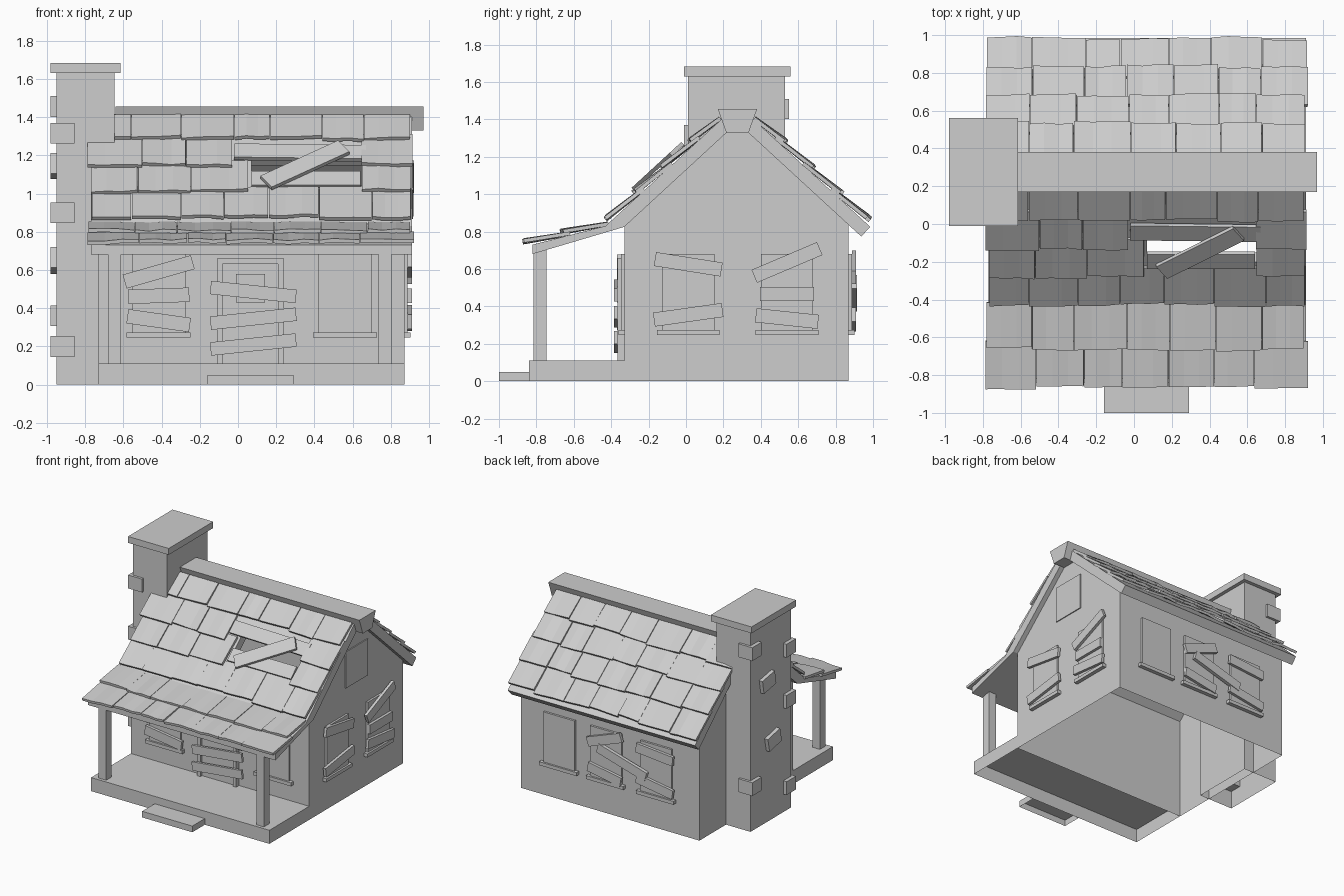
import bpy, bmesh, math, random
from mathutils import Matrix, Vector

random.seed(4)
cube = bpy.data.objects.get("Cube")
if cube:
    bpy.data.objects.remove(cube, do_unlink=True)

grey = bpy.data.materials.new("plain_grey")
grey.use_nodes = True
grey.diffuse_color = (0.61, 0.61, 0.61, 1)
for node in grey.node_tree.nodes:
    if node.type == 'BSDF_PRINCIPLED':
        node.inputs["Base Color"].default_value = grey.diffuse_color


def finish(name, bm):
    mesh = bpy.data.meshes.new(name)
    bm.to_mesh(mesh)
    bm.free()
    mesh.materials.append(grey)
    ob = bpy.data.objects.new(name, mesh)
    bpy.context.collection.objects.link(ob)
    return ob


def block(name, size, matrix, open_base=False):
    bm = bmesh.new()
    bmesh.ops.create_cube(bm, size=1, matrix=matrix @ Matrix.Diagonal((*size, 1)))
    if open_base:
        bm.normal_update()
        base = [f for f in bm.faces if f.normal.z < -.5]
        bmesh.ops.delete(bm, geom=base, context='FACES')
    return finish(name, bm)


def box(name, x, y, z, open_base=False):
    """Axis-aligned box from (low, high) ranges."""
    mid = Vector([(a + b) / 2 for a, b in (x, y, z)])
    size = [b - a for a, b in (x, y, z)]
    return block(name, size, Matrix.Translation(mid), open_base)


def prism(name, profile, x0, x1, keep=None):
    """Extrude a (y, z) profile along x; keep() may filter faces by normal."""
    bm = bmesh.new()
    face = bm.faces.new([bm.verts.new((x0, y, z)) for y, z in profile])
    out = bmesh.ops.extrude_face_region(bm, geom=[face], use_keep_orig=True)
    verts = [v for v in out["geom"] if isinstance(v, bmesh.types.BMVert)]
    bmesh.ops.translate(bm, verts=verts, vec=(x1 - x0, 0, 0))
    bmesh.ops.recalc_face_normals(bm, faces=bm.faces)
    bm.normal_update()
    if keep:
        bmesh.ops.delete(bm, geom=[f for f in bm.faces if not keep(f.normal)],
                         context='FACES')
    return finish(name, bm)


def axes(u, v, w, origin):
    return Matrix.Translation(origin) @ Matrix((u, v, w)).transposed().to_4x4()


# Walls, open underneath and under the roof
prism("house_walls", [(-.33, 0), (.87, 0), (.87, .835), (.275, 1.4), (-.33, .835)],
      -.73, .87, lambda n: abs(n.z) < .5)

# Porch
box("porch_floor", (-.73, .87), (-.84, -.33), (0, .11), True)
box("porch_step", (-.16, .29), (-1, -.84), (0, .05), True)
for side, x in (("right", -.68), ("left", .735)):
    box(f"porch_post_{side}", (x, x + .068), (-.815, -.745), (.11, .71))

# Roof boards, with a hole broken through the front slope
PITCH = .92
PORCH_PITCH = .256


def roof_z(y):
    return .83 + (y + .43) * PITCH


def under(y):
    """Underside point square to the front slope at y."""
    return (y + .048, roof_z(y) - .052)


eave = [(-.82, .68), (-.82, .73), (-.43, .83)]
ridge = [(.19, roof_z(.19)), under(.19)]
low, high = -.2, -.03
inner = (-.33, .825)
for i, (x0, x1) in enumerate(((-.77, .07), (.65, .91))):
    prism(f"front_roof_{i}", eave + ridge + [inner], x0, x1)
prism("front_roof_below_hole", eave + [(low, roof_z(low)), under(low), inner], .07, .65)
prism("front_roof_above_hole", [(high, roof_z(high))] + ridge + [under(high)], .07, .65)
back = [(-.435, roof_z(-.435))] + ridge + [under(-.435)]
prism("back_roof", [(.55 - y, z) for y, z in back], -.77, .91)
prism("ridge_beam", [(.17, 1.455), (.38, 1.455), (.335, 1.33), (.215, 1.33)], -.64, .97)


# Shingles: bent sheets laid in overlapping rows
def slope(y, z, pitch, facing):
    """Matrix lying on a slope: facing 1 is the front, -1 the back."""
    up = Vector((0, facing, pitch)).normalized()
    across = Vector((facing, 0, 0))
    return axes(across, up, across.cross(up), (0, y, z))


def shingle_row(name, matrix, length, spans, facing=1):
    bm = bmesh.new()
    for x0, x1 in spans:
        count = max(1, round((x1 - x0) / .24))
        step = (x1 - x0) / count
        cuts = [x0 + step * i + random.uniform(-.035, .035) for i in range(count + 1)]
        cuts[0], cuts[-1] = x0 + random.uniform(-.02, .01), x1 + random.uniform(-.01, .015)
        for a, b in zip(cuts, cuts[1:]):
            verts = bmesh.ops.create_grid(bm, x_segments=3, y_segments=1, size=.5)["verts"]
            bend = [random.uniform(-.008, .006) for _ in range(4)]
            slide, skew = random.uniform(-.012, .008), random.uniform(-.008, .008)
            for v in verts:
                column = round((v.co.x + .5) * 3)
                foot = v.co.y < 0
                v.co = (facing * ((a + b) / 2 + v.co.x * (b - a - .004)),
                        slide + skew * column / 3 if foot else length,
                        (.03 if foot else .008) + bend[column] * (1 if foot else .4))
                v.co = matrix @ v.co
    ob = finish(name, bm)
    mod = ob.modifiers.new("thickness", 'SOLIDIFY')
    mod.thickness = .02
    mod.offset = 0


full = [(-.77, .91)]
for i in range(4):
    y = -.405 + i * .149
    length = .2 if i == 3 else .25
    broken = [(-.77, -.02 if i == 2 else .06), (.66, .91)]
    shingle_row(f"front_shingles_{i}", slope(y, roof_z(y), PITCH, 1), length,
                broken if i in (1, 2) else full)
    shingle_row(f"back_shingles_{i}", slope(.55 - y, roof_z(y), PITCH, -1), length, full, -1)
for i, y in enumerate((-.86, -.655)):
    z = .73 + (y + .82) * PORCH_PITCH
    shingle_row(f"porch_shingles_{i}", slope(y, z, PORCH_PITCH, 1), .25, full)


# Boards patched over the hole
def patch(name, x, y, raised, length, tilt):
    place = slope(y, roof_z(y), PITCH, 1) @ Matrix.Translation((x, 0, raised))
    block(name, (length, .105, .022), place @ Matrix.Rotation(math.radians(tilt), 4, 'Z'))


patch("upper_patch_board", .325, -.03, .022, .69, -1)
patch("lower_patch_board", .355, -.18, .018, .57, 0)
patch("loose_patch_board", .35, -.12, .045, .49, 34)

# Wall frames: across, up, outward
UP = Vector((0, 0, 1))


def wall(outward, origin):
    w = Vector(outward)
    return axes(UP.cross(w), UP, w, origin)


FRONT = wall((0, -1, 0), (0, -.33, 0))
SIDE = wall((1, 0, 0), (.87, 0, 0))
BACK = wall((0, 1, 0), (0, .87, 0))
STACK = wall((-1, 0, 0), (-.95, 0, 0))


def mount(name, face, u, z, w, h, depth, tilt=0, start=0):
    place = face @ Matrix.Translation((u, z, (start + depth) / 2))
    block(name, (w, h, depth - start), place @ Matrix.Rotation(math.radians(tilt), 4, 'Z'))


def window(name, face, u, planks=()):
    mount(f"{name}_pane", face, u, .475, .28, .41, .017)
    mount(f"{name}_sill", face, u, .26, .335, .028, .032)
    for i, (z, length, tilt) in enumerate(planks):
        mount(f"{name}_plank_{i}", face, u, z, length, .075, .04, tilt, .017)


window("front_right_window", FRONT, -.415, [(.59, .37, 16), (.465, .32, 2), (.335, .33, -8)])
window("front_left_window", FRONT, .56)
window("side_front_window", SIDE, .012, [(.625, .36, -9), (.355, .37, 8)])
window("side_back_window", SIDE, .54, [(.635, .38, 23), (.465, .29, 0), (.335, .335, -6)])
window("back_left_window", BACK, -.52)
window("back_middle_window", BACK, -.1, [(.61, .32, 20), (.33, .3, -10)])
window("back_right_window", BACK, .35, [(.61, .33, -5), (.35, .33, -9)])
mount("back_long_plank", BACK, .06, .47, .45, .075, .045, -16, .017)
mount("attic_shutter", SIDE, .272, 1.04, .285, .295, .008)

# Front door in a raised frame, boarded over
for side, u in (("right", -.095), ("left", .225)):
    mount(f"door_jamb_{side}", FRONT, u, .37, .03, .52, .036)
mount("door_lintel", FRONT, .065, .645, .35, .03, .036)
mount("door_panel", FRONT, .065, .37, .29, .52, .015)
mount("door_window", FRONT, .065, .505, .15, .15, .03)
for i, (z, tilt) in enumerate(((.485, -6), (.345, 6), (.21, 6))):
    mount(f"door_plank_{i}", FRONT, .08, z, .45, .07, .056, tilt, .036)

# Chimney with raised stones
box("chimney_stack", (-.95, -.645), (.01, .53), (0, 1.64), True)
box("chimney_cap", (-.98, -.615), (-.01, .56), (1.63, 1.682))
for i, z in enumerate((.2, .9, 1.315)):
    box(f"front_corner_stone_{i}", (-.98, -.855), (-.01, .11), (z - .054, z + .054))
for i, z in enumerate((.36, 1.455)):
    box(f"back_corner_stone_{i}", (-.98, -.855), (.43, .55), (z - .054, z + .054))
for i, (y, z, tilt) in enumerate(((.26, .65, 12), (.33, 1.145, 10))):
    mount(f"face_stone_{i}", STACK, -y, z, .16, .11, .03, tilt)
